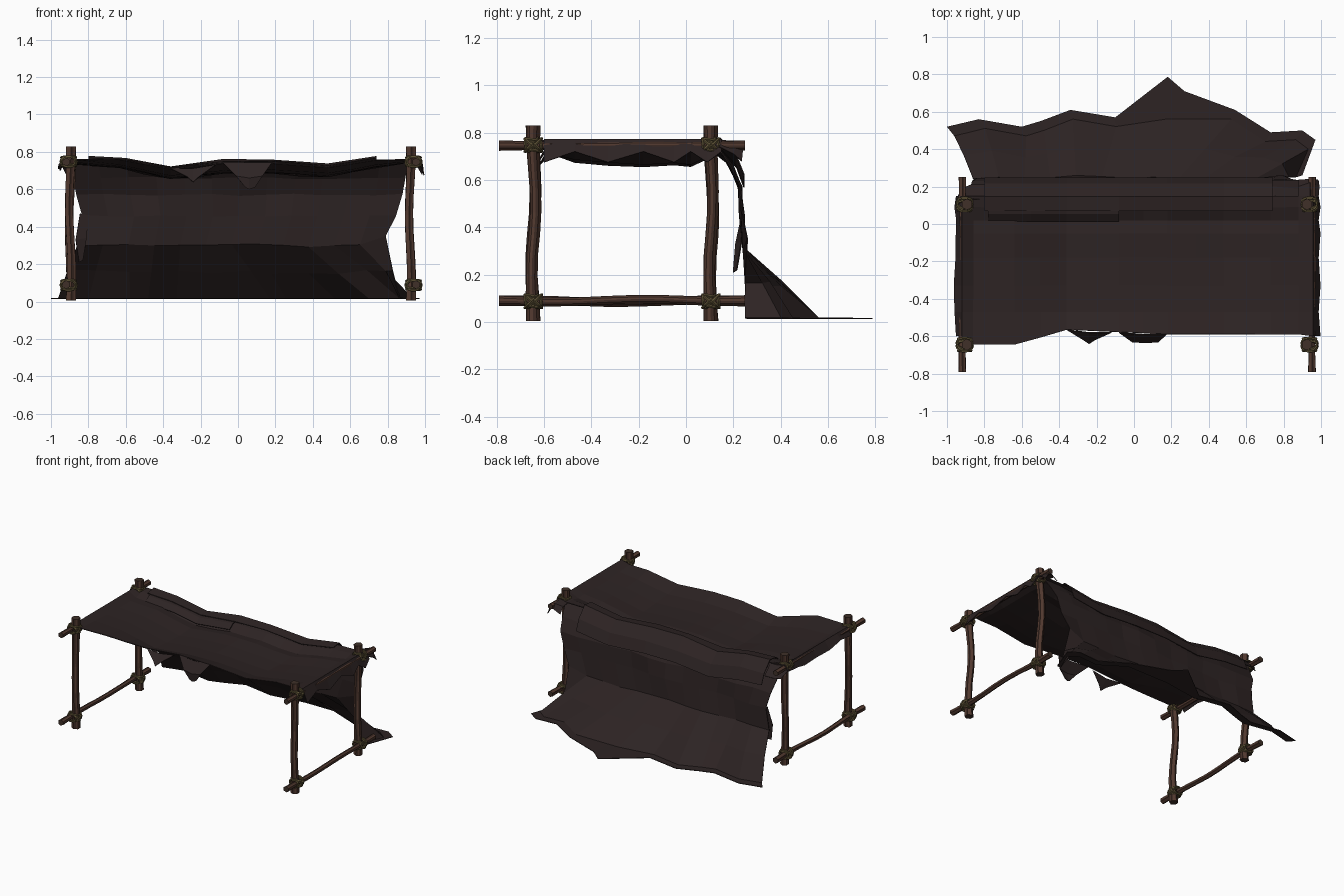
import bpy, bmesh, math, random
from mathutils import Vector, Matrix

if "Cube" in bpy.data.objects:
    bpy.data.objects.remove(bpy.data.objects["Cube"])
random.seed(4)


def mat(name, rgb):
    m = bpy.data.materials.new(name)
    m.diffuse_color = (*rgb, 1)
    m.use_nodes = True
    m.node_tree.nodes["Principled BSDF"].inputs["Base Color"].default_value = m.diffuse_color
    return m


CLOTH = mat("dark cloth", (0.026, 0.017, 0.017))
BARK = mat("bark brown", (0.088, 0.043, 0.030))
BARK_DARK = mat("dark bark", (0.045, 0.023, 0.017))
CUT = mat("cut wood end", (0.05, 0.03, 0.022))
ROPE = mat("straw rope", (0.115, 0.088, 0.038))


def finish(bm, name, mats):
    me = bpy.data.meshes.new(name)
    bm.to_mesh(me)
    bm.free()
    for m in mats:
        me.materials.append(m)
    ob = bpy.data.objects.new(name, me)
    bpy.context.collection.objects.link(ob)
    return ob


def interp(pts, x):
    if x <= pts[0][0]:
        return pts[0][1]
    for (a, va), (b, vb) in zip(pts, pts[1:]):
        if x <= b:
            return va + (vb - va) * (x - a) / (b - a)
    return pts[-1][1]


def pole(name, a, b, r, wobble, segs=9, sides=12):
    """Crooked stick with ridged bark, flared at both ends."""
    a, b = Vector(a), Vector(b)
    d = (b - a).normalized()
    u = Vector((1, 0, 0))
    v = d.cross(u)
    ph = random.uniform(0, 6)
    bm = bmesh.new()
    rings = []
    for i in range(segs + 1):
        t = i / segs
        env = math.sin(math.pi * t)
        c = a.lerp(b, t) + (u * math.sin(5 * t + ph) + v * math.cos(7 * t + ph)) * wobble * env
        rr = r * (1.0 + 0.28 * abs(2 * t - 1) ** 3)
        ring = []
        for k in range(sides):
            an = 2 * math.pi * k / sides
            q = rr * ((1.06 if k % 2 else 0.92) + random.uniform(-.04, .04))
            ring.append(bm.verts.new(c + (u * math.cos(an) + v * math.sin(an)) * q))
        rings.append(ring)
    for r0, r1 in zip(rings, rings[1:]):
        for k in range(sides):
            f = bm.faces.new((r0[k], r0[(k + 1) % sides], r1[(k + 1) % sides], r1[k]))
            f.material_index = 1 if k % 3 == 0 else 0
    for ring in (rings[0], rings[-1]):
        bm.faces.new(ring).material_index = 2
    bmesh.ops.recalc_face_normals(bm, faces=bm.faces)
    return finish(bm, name, [BARK, BARK_DARK, CUT])


def ring_loop(bm, centre, normal, ru, rv, r=0.0065, n=14, m=5):
    """One turn of rope: elliptical torus, ru along x, rv across it."""
    normal = Vector(normal).normalized()
    u = Vector((1, 0, 0))
    if abs(normal.x) > 0.9:
        u = Vector((0, 1, 0))
    v = normal.cross(u)
    g = []
    for i in range(n):
        a = 2 * math.pi * i / n
        out = u * math.cos(a) + v * math.sin(a)
        c = Vector(centre) + u * math.cos(a) * ru + v * math.sin(a) * rv
        g.append([bm.verts.new(c + (out * math.cos(2 * math.pi * j / m)
                  + normal * math.sin(2 * math.pi * j / m)) * r) for j in range(m)])
    for i in range(n):
        for j in range(m):
            bm.faces.new((g[i][j], g[(i + 1) % n][j], g[(i + 1) % n][(j + 1) % m], g[i][(j + 1) % m]))


def lashing(name, x, y, z):
    bm = bmesh.new()
    for off in (-0.008, 0.008):
        ring_loop(bm, (x, y + off, z), (0, 1, 1), 0.043, 0.040)
        ring_loop(bm, (x, y + off, z), (0, 1, -1), 0.043, 0.040)
    for s in (-1, 1):
        ring_loop(bm, (x, y, z + s * 0.022), (0, 0.15, 1), 0.040, 0.033)
        ring_loop(bm, (x, y + s * 0.032, z), (0, 1, 0.1), 0.036, 0.026)
    bmesh.ops.recalc_face_normals(bm, faces=bm.faces)
    finish(bm, name, [ROPE])


# Two end frames: posts, rails and rope lashings
for side, px, rx in (("left", -0.893, -0.918), ("right", 0.925, 0.952)):
    for where, y in (("front", -0.645), ("back", 0.105)):
        pole(f"{side}_{where}_post", (px, y, 0.005), (px, y, 0.83), 0.023, 0.011)
        for lvl, z in (("lower", 0.088), ("upper", 0.748)):
            lashing(f"{side}_{where}_{lvl}_lashing", (px + rx) / 2, y, z)
    pole(f"{side}_lower_rail", (rx, -0.79, 0.09), (rx, 0.25, 0.09), 0.017, 0.008)
    pole(f"{side}_upper_rail", (rx, -0.79, 0.746), (rx, 0.25, 0.746), 0.016, 0.003)


def sheet(name, rows):
    bm = bmesh.new()
    g = [[bm.verts.new(p) for p in row] for row in rows]
    for r0, r1 in zip(g, g[1:]):
        for k in range(len(r0) - 1):
            bm.faces.new((r0[k], r0[k + 1], r1[k + 1], r1[k]))
    ob = finish(bm, name, [CLOTH])
    md = ob.modifiers.new("thickness", 'SOLIDIFY')
    md.thickness = 0.005
    md.offset = 0
    return ob


def jit(a):
    return random.uniform(-a, a)


# Sagging roof cloth with ragged front and drooping side edges
ridge = [(-1, .757), (-.64, .762), (-.36, .71), (-.08, .74), (.18, .74), (.48, .718), (.73, .757), (1, .76)]
front = [(-.86, -.645), (-.63, -.645), (-.36, -.565), (.2, -.59), (.95, -.59)]
cols = [-.86, -.64, -.5, -.36, -.22, -.08, .05, .18, .33, .48, .62, .73, .88]
rows = []
for i, (y, s) in enumerate([(None, 0), (-.47, .035), (-.33, .045), (-.18, .05), (-.05, .045),
                            (.02, .055), (.09, .02), (.15, .005)]):
    yy = -.60 if y is None else y
    row = [(-.955 + jit(.008), yy, .715 + jit(.02)), (-.92, yy, .768)]
    for x in cols:
        z = interp(ridge, x) - s * (1 - x ** 4) + (jit(.004) if i else 0)
        row.append((x, interp(front, x) if y is None else yy, z))
    row += [(.955, yy, .772), (.995 - .01 * (i % 2), yy, (.675, .72)[i % 2])]
    rows.append(row)
sheet("roof_cloth", rows)

# Back wall cloth, spreading out onto the ground
hx = [-1, -.83, -.6, -.5, -.34, -.1, .18, .27, .54, .73, .9, .97, .9]
hy = [.52, .56, .52, .55, .61, .57, .787, .71, .61, .49, .5, .45, .25]
rows = []
for xl, xr, y, z in [(-.9, .91, .13, .745), (-.88, .895, .19, .66), (-.865, .88, .225, .57),
                     (-.835, .845, .235, .46), (-.86, .79, .25, .30)]:
    row = []
    for k in range(13):
        x = xl + (xr - xl) * k / 12
        zz = interp(ridge, x) - .01 if z > .7 else z + jit(.008)
        if z == .30 and k == 12:
            zz = .35
        row.append((x, y + (jit(.012) if z < .7 else 0), zz))
    rows.append(row)
mid, ground = [], []
for k in range(13):
    t = k / 12
    gx = hx[k] * .96
    gy = hy[k] if k == 12 else min(hy[k] - .05, .56)
    x0 = -.86 + 1.65 * t
    ground.append((gx, gy, .018))
    mid.append(((x0 + gx) / 2, (.255 + gy) / 2 + jit(.01), .16 + jit(.012)))
rows += [mid, ground, [(x, y + (.01 if i == 12 else 0), .015) for i, (x, y) in enumerate(zip(hx, hy))]]
sheet("back_wall_cloth", rows)

# Overlapping flap along the back ridge
sheet("back_flap", [[(x, y, z + interp(ridge, x) - .74 + jit(.005)) for x in
                     (-.8, -.6, -.36, -.08, .18, .48, .74)]
                    for y, z in ((.07, .745), (.145, .755), (.215, .68), (.245, .60))])
sheet("roof_fold", [[(x, y, z + interp(ridge, x) - .74) for x in (-.78, -.55, -.36, -.08)]
                    for y, z in ((.015, .705), (.055, .735), (.095, .742))])


# Torn scraps: front edge points, back corner and left wall edge
sheet("front_tatter_large", [[(-.08, -.58, .74), (.06, -.59, .738), (.18, -.585, .74)],
                             [(-.01, -.63, .67), (.06, -.635, .66), (.13, -.63, .67)],
                             [(.04, -.63, .61), (.06, -.63, .60), (.09, -.625, .61)]])
sheet("front_tatter_small", [[(-.36, -.565, .71), (-.24, -.58, .71), (-.12, -.58, .73)],
                             [(-.27, -.62, .665), (-.24, -.64, .638), (-.21, -.62, .665)]])
sheet("back_corner_scrap", [[(.88, .14, .755), (.94, .14, .768), (.985, .14, .74)],
                            [(.88, .20, .745), (.94, .22, .762), (.99, .20, .71)],
                            [(.88, .235, .70), (.95, .24, .735), (.985, .235, .68)]])
sheet("left_corner_scrap", [[(-.95, .13, .74), (-.9, .13, .765), (-.8, .13, .755)],
                            [(-.92, .19, .68), (-.87, .21, .68), (-.8, .21, .68)]])
sheet("left_wall_tatter", [[(-.845, .24, .47), (-.80, .24, .46)],
                           [(-.868, .21, .33), (-.81, .235, .34)],
                           [(-.85, .20, .21), (-.83, .215, .22)]])
